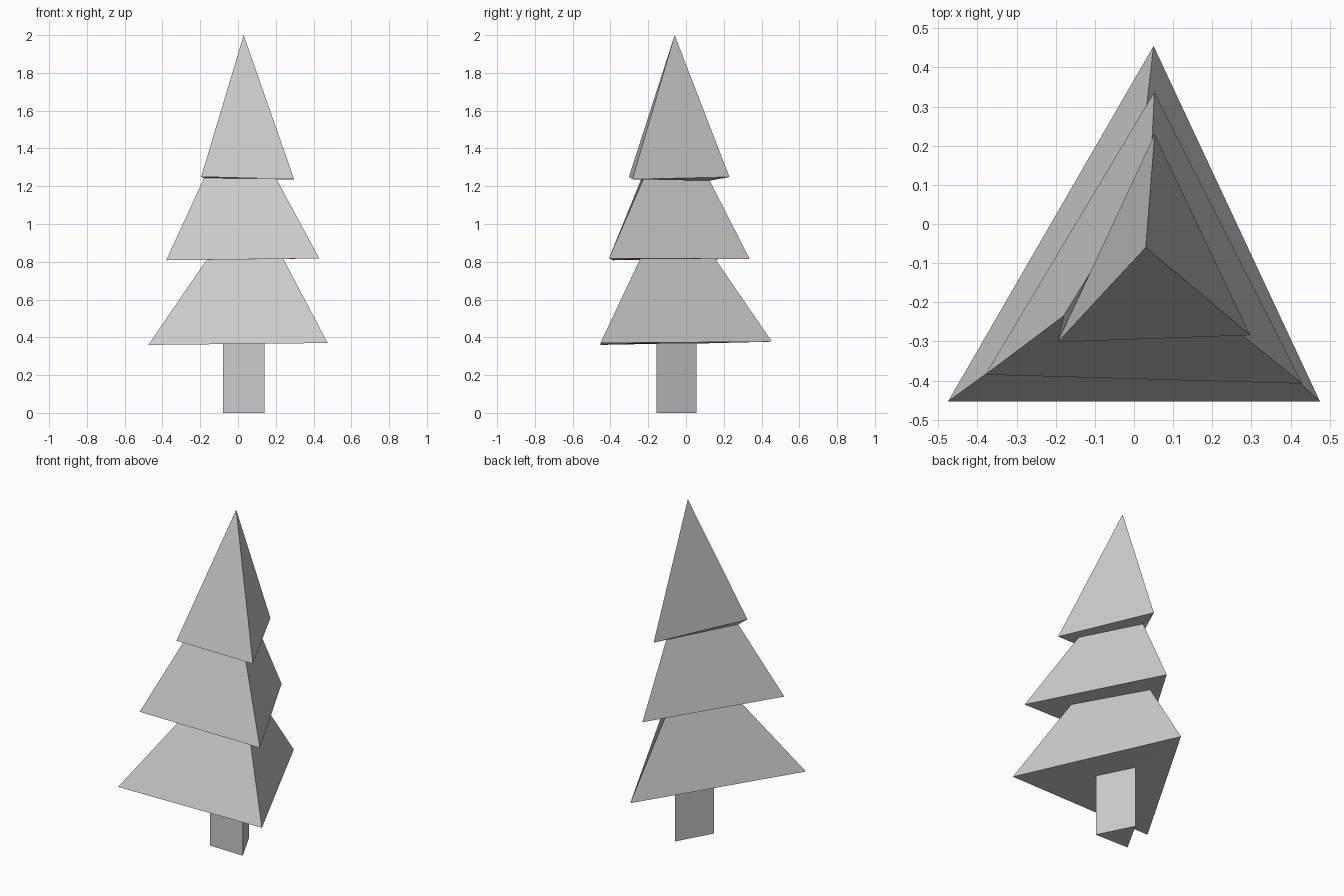
import bpy

if "Cube" in bpy.data.objects:
    bpy.data.objects.remove(bpy.data.objects["Cube"])

# three-sided rings, ordered left, right, back
trunk_foot = [(-0.08, -0.15, 0), (0.14, -0.155, 0), (0.035, 0.055, 0)]
trunk_top = [(x, y, 0.367) for x, y, z in trunk_foot]
low_rim = [(-0.475, -0.453, 0.36), (0.475, -0.453, 0.37), (0.05, 0.455, 0.377)]
low_neck = [(-0.165, -0.228, 0.812), (0.24, -0.243, 0.815), (0.015, 0.155, 0.815)]
mid_rim = [(-0.38, -0.385, 0.808), (0.43, -0.408, 0.818), (0.052, 0.337, 0.815)]
mid_neck = [(-0.18, -0.235, 1.243), (0.203, -0.225, 1.24), (0.042, 0.126, 1.229)]
top_rim = [(-0.195, -0.302, 1.25), (0.297, -0.284, 1.237), (0.053, 0.23, 1.249)]
tip = [(0.03, -0.06, 2.0)]


def loft(name, rings, cap_bottom=False):
    """Skin consecutive rings; a one-point ring closes to a peak."""
    verts = [v for ring in rings for v in ring]
    faces = [(2, 1, 0)] if cap_bottom else []
    for k in range(len(rings) - 1):
        a, b = 3 * k, 3 * k + 3
        for i in range(3):
            j = (i + 1) % 3
            if len(rings[k + 1]) == 1:
                faces.append((a + i, a + j, b))
            else:
                faces.append((a + j, b + j, b + i, a + i))
    mesh = bpy.data.meshes.new(name)
    mesh.from_pydata(verts, [], faces)
    mesh.update()
    obj = bpy.data.objects.new(name, mesh)
    bpy.context.collection.objects.link(obj)
    return obj


# trunk, then branch tiers whose undersides start at the part below
loft("trunk", [trunk_foot, trunk_top], cap_bottom=True)
loft("lower_branches", [trunk_top, low_rim, low_neck])
loft("middle_branches", [low_neck, mid_rim, mid_neck])
loft("upper_branches", [mid_neck, top_rim, tip])
